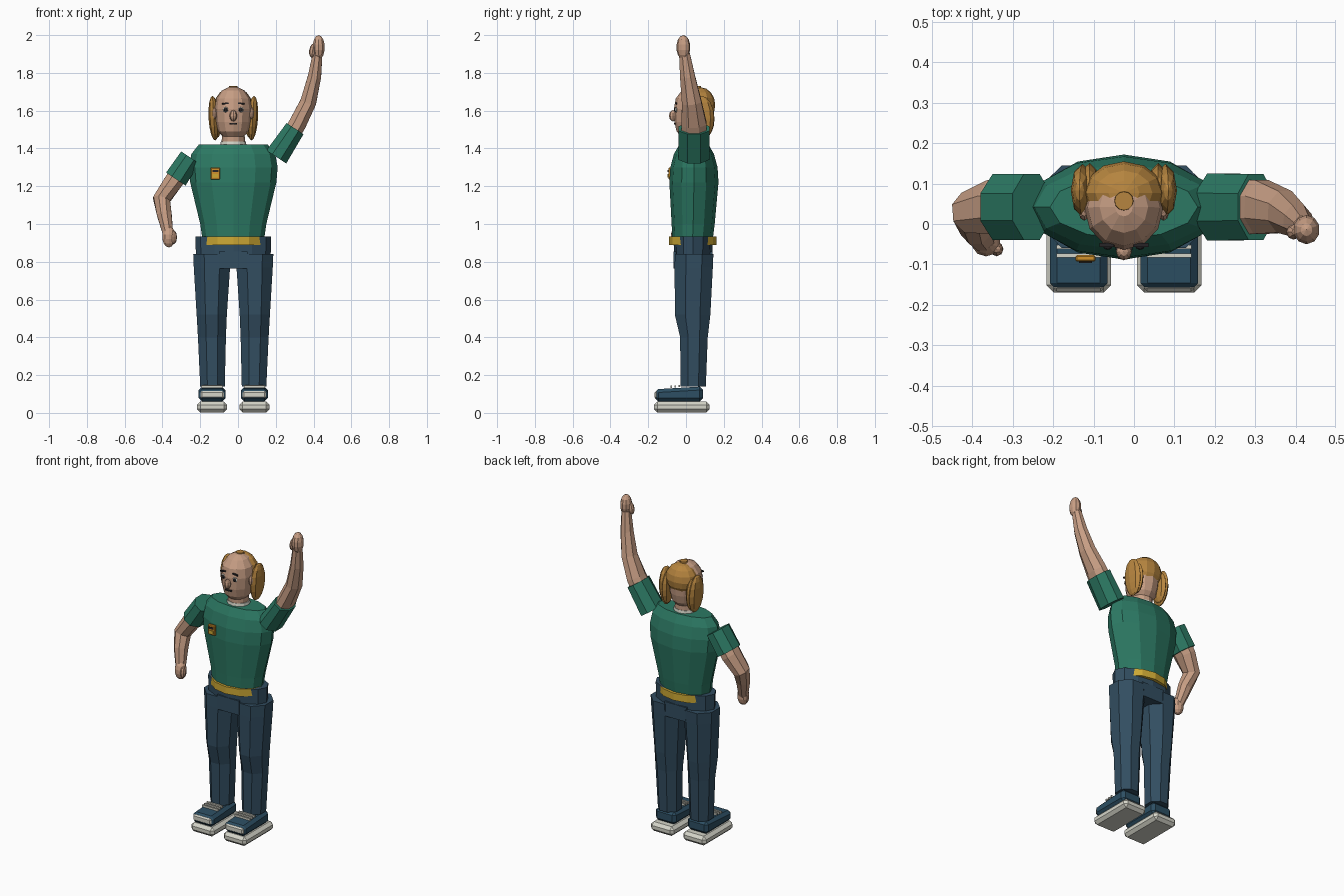
import bpy, bmesh, math
from mathutils import Vector, Matrix

if "Cube" in bpy.data.objects:
    bpy.data.objects.remove(bpy.data.objects["Cube"], do_unlink=True)

CX = -0.025   # body centre line
CY = 0.042    # body depth centre


def material(name, rgb):
    m = bpy.data.materials.new(name)
    m.use_nodes = True
    color = (*rgb, 1)
    m.diffuse_color = color
    m.node_tree.nodes["Principled BSDF"].inputs["Base Color"].default_value = color
    return m


skin = material("skin", (0.57, 0.34, 0.23))
green = material("shirt green", (0.025, 0.19, 0.125))
navy = material("trouser navy", (0.032, 0.075, 0.118))
shoe_blue = material("shoe blue", (0.026, 0.078, 0.125))
blond = material("hair blond", (0.47, 0.235, 0.05))
gold = material("belt gold", (0.62, 0.4, 0.035))
orange = material("badge orange", (0.65, 0.29, 0.025))
white = material("off white", (0.66, 0.66, 0.58))
dark = material("dark", (0.02, 0.018, 0.02))


def finish(name, bm, mat):
    bmesh.ops.recalc_face_normals(bm, faces=bm.faces)
    mesh = bpy.data.meshes.new(name)
    bm.to_mesh(mesh)
    bm.free()
    mesh.materials.append(mat)
    ob = bpy.data.objects.new(name, mesh)
    bpy.context.collection.objects.link(ob)
    return ob


def skin_rings(name, rings, mat):
    """Join rings of points into a closed, flat shaded solid."""
    bm = bmesh.new()
    loops = [[bm.verts.new(p) for p in ring] for ring in rings]
    n = len(loops[0])
    for a, b in zip(loops, loops[1:]):
        for i in range(n):
            j = (i + 1) % n
            bm.faces.new((a[i], a[j], b[j], b[i]))
    bm.faces.new(loops[0])
    bm.faces.new(loops[-1])
    return finish(name, bm, mat)


def unit_ring(n, offset=0.0):
    return [(math.cos((i + offset) * math.tau / n), math.sin((i + offset) * math.tau / n))
            for i in range(n)]


def stack(name, rows, mat, n=12, offset=0.0):
    """Upright loft; each row is (z, centre x, centre y, radius x, radius y)."""
    return skin_rings(name, [[(x + rx * c, y + ry * s, z) for c, s in unit_ring(n, offset)]
                             for z, x, y, rx, ry in rows], mat)


def limb(name, path, mat, n=8):
    """Loft along a path; each entry is (point, side radius, depth radius)."""
    pts = [Vector(p[0]) for p in path]
    rings = []
    for i, (_, a, b) in enumerate(path):
        d = (pts[min(i + 1, len(pts) - 1)] - pts[max(i - 1, 0)]).normalized()
        u = d.cross(Vector((0, 1, 0))).normalized()
        v = u.cross(d)
        rings.append([pts[i] + u * a * c + v * b * s for c, s in unit_ring(n, 0.5)])
    return skin_rings(name, rings, mat)


def ball(name, center, radii, mat, segs=10, rings=7, tilt=0.0):
    bm = bmesh.new()
    bmesh.ops.create_uvsphere(bm, u_segments=segs, v_segments=rings, radius=1,
                              matrix=Matrix.Translation(center) @ Matrix.Rotation(tilt, 4, "Y")
                              @ Matrix.Diagonal((*radii, 1)))
    return finish(name, bm, mat)


def box(name, center, size, mat, bevel=0.0, tilt=0.0):
    bm = bmesh.new()
    bmesh.ops.create_cube(bm, size=1, matrix=Matrix.Translation(center)
                          @ Matrix.Rotation(tilt, 4, "Y") @ Matrix.Diagonal((*size, 1)))
    ob = finish(name, bm, mat)
    if bevel:
        mod = ob.modifiers.new("bevel", "BEVEL")
        mod.width, mod.segments = bevel, 1
    return ob


# Shirt, collar and belt
stack("shirt_body", [(0.93, CX, 0.035, 0.165, 0.108), (1.0, CX, 0.038, 0.175, 0.114),
                     (1.22, CX, CY, 0.228, 0.13), (1.30, CX, CY, 0.235, 0.125),
                     (1.37, CX, CY, 0.222, 0.106), (1.42, CX, CY, 0.183, 0.078)], green)
stack("collar", [(1.415, CX, CY, 0.07, 0.066), (1.437, CX, CY, 0.066, 0.062)], white)
stack("belt", [(0.89, CX, 0.036, 0.168, 0.125), (0.935, CX, 0.036, 0.168, 0.125)], gold)

# Badge on the chest
box("badge", (-0.12, -0.085, 1.267), (0.05, 0.016, 0.064), orange, 0.004)
box("badge_stripe", (-0.12, -0.094, 1.28), (0.032, 0.006, 0.012), dark)
box("badge_panel", (-0.12, -0.094, 1.255), (0.03, 0.006, 0.02), gold)

# Hips
stack("hips", [(0.83, CX, 0.038, 0.198, 0.1), (0.935, CX, 0.038, 0.2, 0.104)], navy)
box("crotch_panel", (CX, 0.038, 0.81), (0.153, 0.206, 0.09), navy)

# Legs and shoes
for side, s in (("right", -1), ("left", 1)):
    k = 1 / math.cos(math.pi / 8)
    legs = [(0.14, 0.11, 0.038, 0.065, 0.067), (0.4, 0.113, 0.042, 0.074, 0.073),
            (0.52, 0.114, 0.035, 0.08, 0.094), (0.77, 0.113, 0.041, 0.096, 0.101),
            (0.84, 0.113, 0.043, 0.099, 0.102)]
    stack(side + "_leg", [(z, CX + s * x, y, rx * k, ry * k) for z, x, y, rx, ry in legs],
          navy, 8, 0.5)
    fx = CX + s * 0.112
    box(side + "_sole", (fx, -0.022, 0.031), (0.16, 0.295, 0.058), white, 0.018)
    upper = box(side + "_shoe", (fx, -0.037, 0.1), (0.142, 0.255, 0.08), shoe_blue, 0.018)
    for v in upper.data.vertices:      # lower the toe
        if v.co.y < -0.1 and v.co.z > 0.1:
            v.co.z -= 0.015
    box(side + "_toe_cap", (fx, -0.155, 0.095), (0.125, 0.024, 0.04), white, 0.008)
    for i in range(3):
        box(f"{side}_lace_{i}", (fx, -0.078 + i * 0.021, 0.138 + i * 0.002),
            (0.11, 0.01, 0.012), white)

# Left arm, raised
limb("left_sleeve", [((0.203, CY, 1.355), 0.068, 0.09), ((0.302, CY, 1.505), 0.058, 0.088)], green)
limb("left_arm", [((0.28, CY, 1.47), 0.05, 0.074), ((0.315, CY, 1.53), 0.05, 0.072),
                  ((0.372, 0.03, 1.645), 0.046, 0.056), ((0.405, 0.008, 1.78), 0.038, 0.043),
                  ((0.421, -0.008, 1.9), 0.028, 0.031)], skin)
ball("left_hand", (0.427, -0.014, 1.935), (0.034, 0.037, 0.065), skin)
ball("left_thumb", (0.395, -0.02, 1.918), (0.018, 0.019, 0.038), skin, 8, 6, 0.15)

# Right arm, hanging with a bent elbow
limb("right_sleeve", [((-0.253, CY, 1.352), 0.062, 0.088), ((-0.329, CY, 1.238), 0.067, 0.088)], green)
limb("right_arm", [((-0.31, CY, 1.27), 0.055, 0.072), ((-0.345, CY, 1.22), 0.053, 0.072),
                   ((-0.405, 0.028, 1.13), 0.049, 0.056), ((-0.39, -0.01, 1.05), 0.042, 0.045),
                   ((-0.37, -0.042, 0.945), 0.029, 0.031)], skin)
ball("right_hand", (-0.366, -0.047, 0.932), (0.037, 0.034, 0.056), skin)
ball("right_thumb", (-0.34, -0.062, 0.93), (0.017, 0.018, 0.036), skin, 8, 6)

# Neck and head
stack("neck", [(1.40, CX, CY, 0.062, 0.06), (1.5, CX, CY, 0.06, 0.06)], skin)
stack("head", [(1.462, CX, 0.038, 0.055, 0.062), (1.49, CX, 0.037, 0.08, 0.087),
               (1.54, CX, 0.038, 0.092, 0.099), (1.61, CX, 0.04, 0.098, 0.104),
               (1.665, CX, 0.041, 0.09, 0.095), (1.707, CX, 0.042, 0.06, 0.064),
               (1.726, CX, 0.042, 0.022, 0.023)], skin)
ball("nose", (CX, -0.068, 1.573), (0.02, 0.022, 0.03), skin, 8, 6)
box("mouth", (CX, -0.06, 1.531), (0.042, 0.009, 0.008), dark)

# Eyes, brows, ears and side hair
for side, s in (("right", -1), ("left", 1)):
    ball(side + "_eye", (CX + s * 0.04, -0.052, 1.605), (0.016, 0.008, 0.014), white, 8, 6)
    ball(side + "_pupil", (CX + s * 0.04, -0.057, 1.605), (0.011, 0.007, 0.011), dark, 8, 6)
    box(side + "_brow", (CX + s * 0.042, -0.052, 1.638), (0.036, 0.009, 0.008), dark, 0, s * 0.12)
    ball(side + "_ear", (CX + s * 0.098, 0.03, 1.585), (0.014, 0.022, 0.032), skin, 8, 6)
    ball(side + "_hair_outer", (CX + s * 0.103, 0.083, 1.56), (0.028, 0.066, 0.118), blond, 8, 8, s * 0.06)
    ball(side + "_hair_inner", (CX + s * 0.085, 0.095, 1.555), (0.024, 0.056, 0.1), blond, 8, 8)

# Hair over the back of the head
ball("hair_back", (CX, 0.077, 1.63), (0.1, 0.078, 0.094), blond, 12, 8)
stack("hair_crown", [(1.70, CX, 0.057, 0.026, 0.026), (1.731, CX, 0.057, 0.023, 0.023)], blond)
